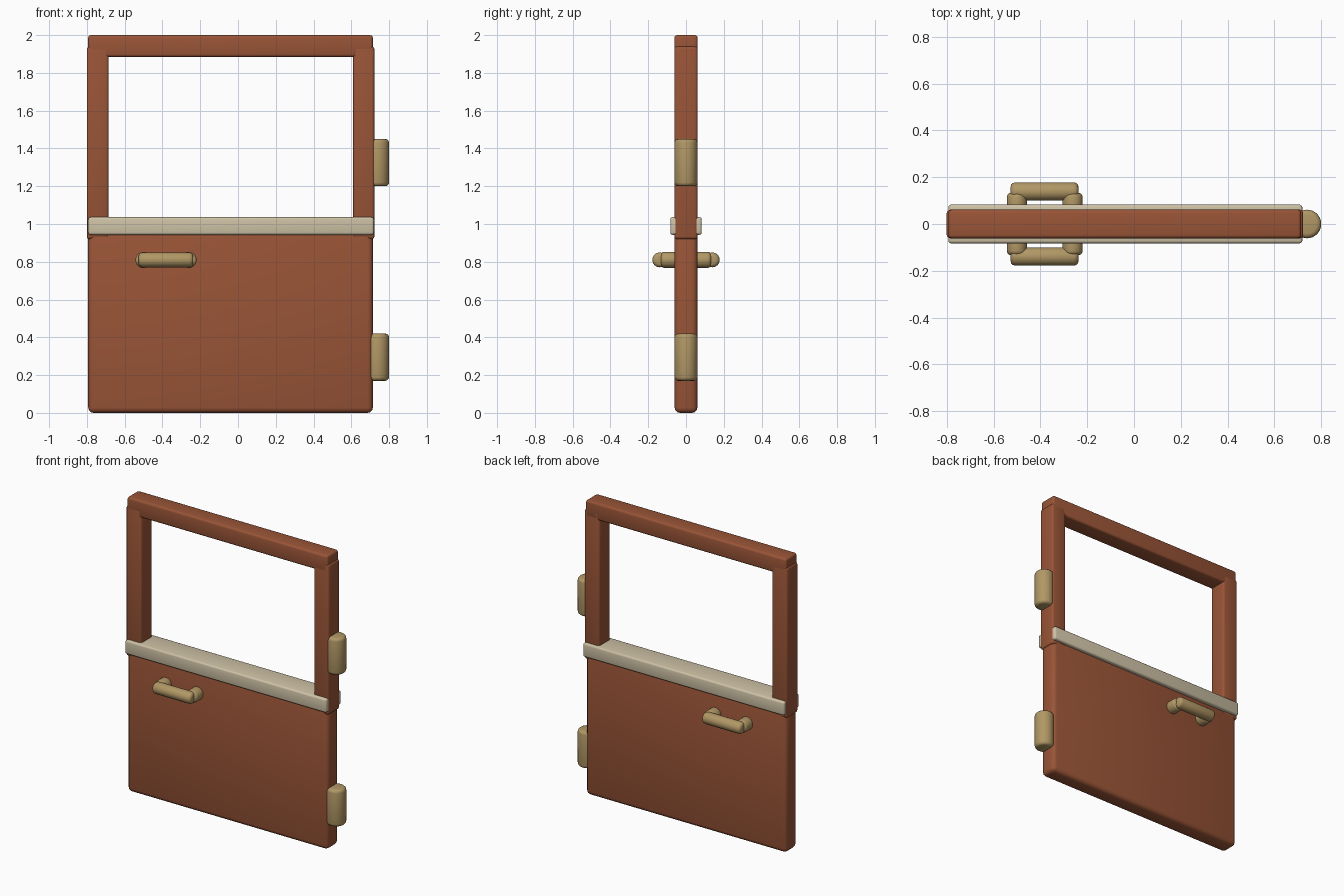
import bpy
import math

cube = bpy.data.objects.get("Cube")
if cube:
    bpy.data.objects.remove(cube, do_unlink=True)


def make_material(name, color):
    mat = bpy.data.materials.new(name)
    mat.use_nodes = True
    mat.diffuse_color = (*color, 1)
    bsdf = mat.node_tree.nodes["Principled BSDF"]
    bsdf.inputs["Base Color"].default_value = (*color, 1)
    bsdf.inputs["Roughness"].default_value = 0.7
    return mat


wood = make_material("red_brown_paint", (0.32, 0.09, 0.038))
cream = make_material("cream_trim", (0.62, 0.54, 0.38))
brass = make_material("dull_brass", (0.44, 0.31, 0.13))


def finish(obj, name, mat, bevel, segments=3):
    """Name, colour, round off and smooth a part."""
    obj.name = name
    obj.data.materials.append(mat)
    bpy.ops.object.transform_apply(location=False, rotation=True, scale=True)
    mod = obj.modifiers.new("rounded_edges", 'BEVEL')
    mod.width = bevel
    mod.segments = segments
    mod.limit_method = 'ANGLE'
    mod.angle_limit = math.radians(40)
    bpy.ops.object.modifier_apply(modifier=mod.name)
    bpy.ops.object.shade_smooth_by_angle(angle=math.radians(35))
    return obj


def box(name, x, depth, z, mat, bevel):
    """Rounded box spanning x and z ranges, centred on y = 0."""
    bpy.ops.mesh.primitive_cube_add(
        size=1, location=((x[0] + x[1]) / 2, 0, (z[0] + z[1]) / 2))
    obj = bpy.context.object
    obj.scale = (x[1] - x[0], depth, z[1] - z[0])
    return finish(obj, name, mat, bevel)


def rod(name, center, radius, length, axis, bevel):
    """Round-ended cylinder along the given axis."""
    turn = {'x': (0, math.pi / 2, 0), 'y': (math.pi / 2, 0, 0), 'z': (0, 0, 0)}
    bpy.ops.mesh.primitive_cylinder_add(
        vertices=32, radius=radius, depth=length, location=center,
        rotation=turn[axis])
    return finish(bpy.context.object, name, brass, bevel)


# Door body and window frame
box("lower_panel", (-0.793, 0.714), 0.12, (0, 0.96), wood, 0.028)
box("right_window_post", (-0.8, -0.685), 0.122, (0.92, 1.94), wood, 0.014)
box("left_window_post", (0.61, 0.722), 0.122, (0.92, 1.94), wood, 0.014)
box("top_rail", (-0.793, 0.714), 0.122, (1.885, 2.0), wood, 0.014)

# Trim strip under the window
box("window_sill", (-0.793, 0.719), 0.166, (0.943, 1.036), cream, 0.012)

# Hinge barrels
rod("upper_hinge", (0.739, 0, 1.325), 0.061, 0.25, 'z', 0.02)
rod("lower_hinge", (0.739, 0, 0.295), 0.061, 0.25, 'z', 0.02)

# Pull handles on both faces
for side, label in ((-1, "front"), (1, "back")):
    rod(label + "_handle_grip", (-0.382, side * 0.139, 0.81),
        0.039, 0.29, 'x', 0.02)
    for x, end in ((-0.5, "right"), (-0.262, "left")):
        rod(f"{label}_handle_{end}_stem", (x, side * 0.088, 0.81),
            0.043, 0.09, 'y', 0.018)
